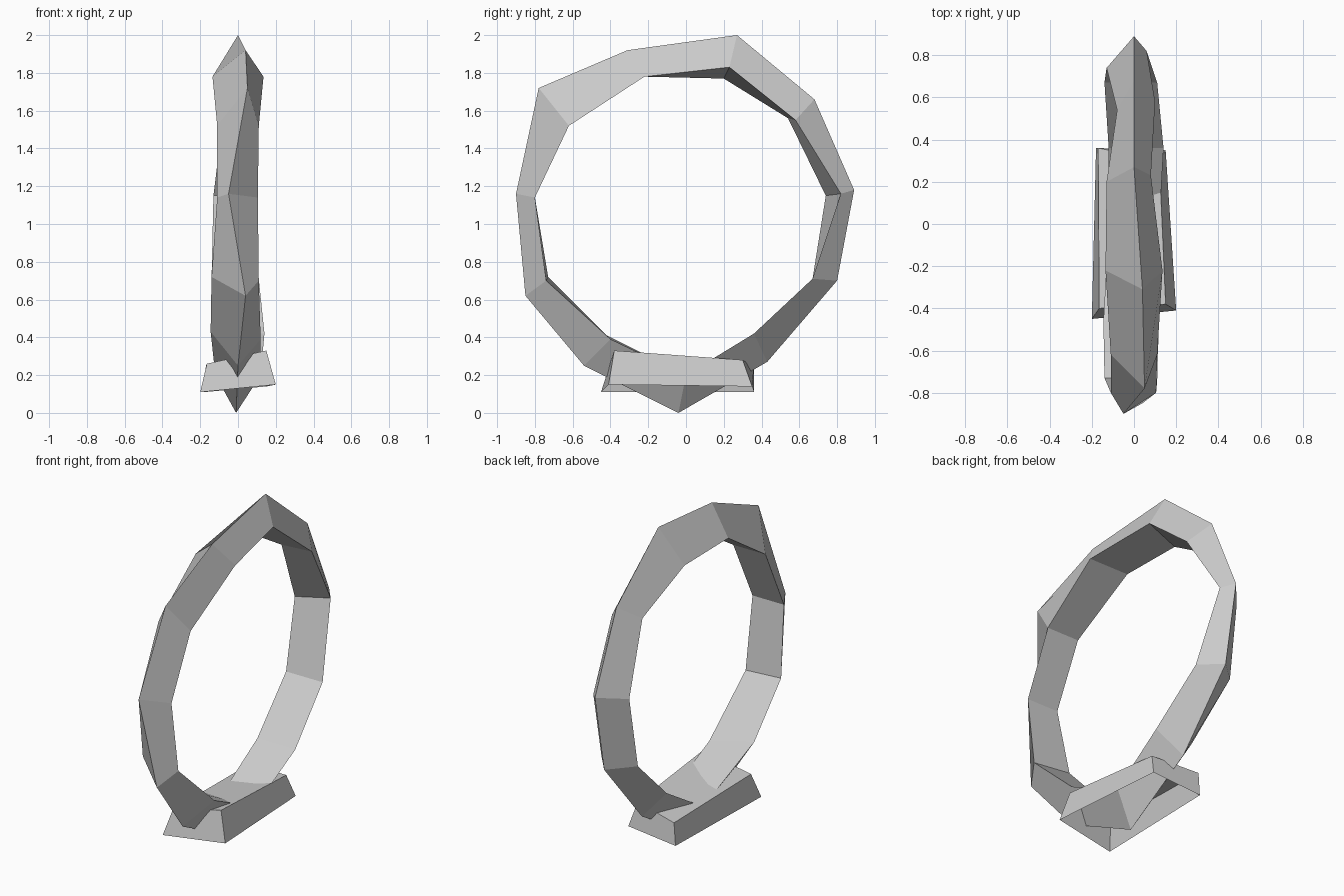
import bpy
import bmesh

default_cube = bpy.data.objects.get("Cube")
if default_cube:
    bpy.data.objects.remove(default_cube, do_unlink=True)

# Single stone grey shared by all the parts
grey = bpy.data.materials.new("light_grey")
grey.use_nodes = True
colour = (0.6, 0.6, 0.6, 1)
grey.diffuse_color = colour
grey.node_tree.nodes["Principled BSDF"].inputs["Base Color"].default_value = colour


def make_object(name, bm):
    """Turn a bmesh into a flat shaded object with outward normals."""
    bmesh.ops.recalc_face_normals(bm, faces=bm.faces)
    mesh = bpy.data.meshes.new(name)
    bm.to_mesh(mesh)
    bm.free()
    mesh.materials.append(grey)
    part = bpy.data.objects.new(name, mesh)
    bpy.context.scene.collection.objects.link(part)
    return part


def bridge(bm, first, second, closed=True):
    """Join two equal loops of vertices with a strip of quads."""
    count = len(first)
    for i in range(count if closed else count - 1):
        j = (i + 1) % count
        bm.faces.new((first[i], first[j], second[j], second[i]))


# Rough hoop: three rails joined into a closed band of triangular section
outer_ridge = [
    (0, .27, 2), (0, .68, 1.66), (0, .89, 1.18), (0, .8, .7),
    (0, .43, .27), (-.01, -.04, 0), (0, -.54, .25), (.04, -.85, .62),
    (-.05, -.9, 1.16), (.05, -.78, 1.72), (.04, -.31, 1.92)]
left_rail = [
    (.08, .23, 1.83), (.1, .58, 1.55), (.06, .82, 1.16), (.11, .67, .71),
    (.14, .36, .42), (.12, 0, .2), (.12, -.4, .39), (.11, -.74, .7),
    (.105, -.8, 1.14), (.11, -.62, 1.52), (.135, -.22, 1.78)]
right_rail = [
    (-.13, .2, 1.77), (-.08, .54, 1.56), (-.13, .74, 1.15), (-.14, .67, .71),
    (-.12, .36, .42), (-.12, 0, .2), (-.145, -.46, .43), (-.14, -.73, .72),
    (-.11, -.8, 1.14), (-.11, -.62, 1.52), (-.135, -.22, 1.78)]

bm = bmesh.new()
rails = [[bm.verts.new(point) for point in rail]
         for rail in (outer_ridge, left_rail, right_rail)]
for index, rail in enumerate(rails):
    bridge(bm, rail, rails[(index + 1) % len(rails)])
make_object("hoop", bm)

# Tapered foot: four sloping walls and a lid, hollow underneath
foot_bottom = [(-.2, -.45, .11), (.2, -.41, .15), (.15, .35, .14), (-.18, .36, .11)]
foot_top = [(-.165, -.4, .26), (.15, -.38, .33), (.12, .3, .28), (-.17, .36, .25)]

bm = bmesh.new()
lower = [bm.verts.new(point) for point in foot_bottom]
upper = [bm.verts.new(point) for point in foot_top]
bridge(bm, lower, upper)
bm.faces.new(upper)
make_object("foot", bm)
